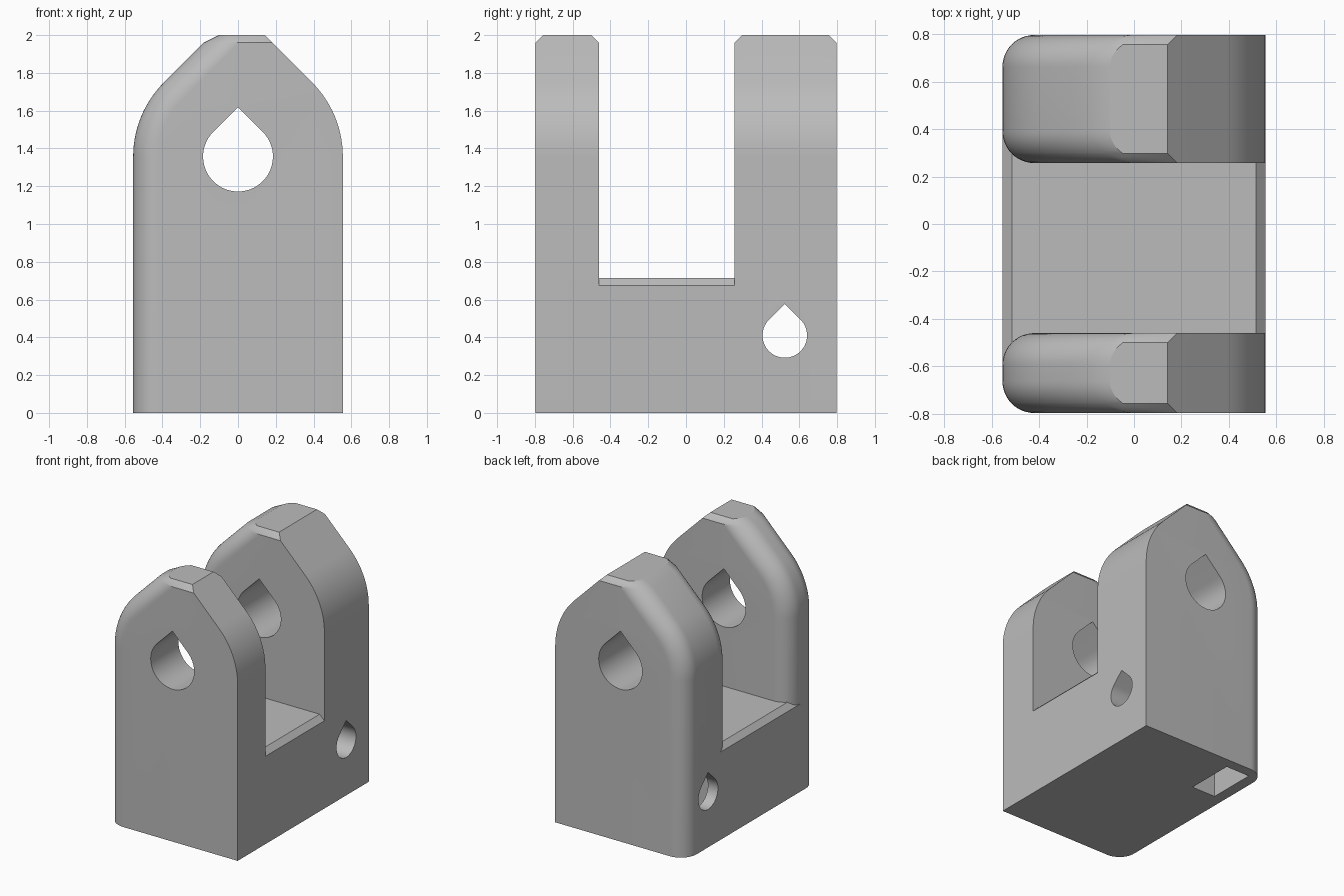
import bpy, bmesh, math

if "Cube" in bpy.data.objects:
    bpy.data.objects.remove(bpy.data.objects["Cube"], do_unlink=True)

W, AXIS_Z, TOP, CHAMFER, FILLET = 0.555, 1.357, 2.0, 0.04, 0.135
ROOT2 = math.sqrt(2)

grey = bpy.data.materials.new("plain grey")
grey.use_nodes = True
grey.diffuse_color = (0.5, 0.5, 0.5, 1)
grey.node_tree.nodes["Principled BSDF"].inputs["Base Color"].default_value = (0.5, 0.5, 0.5, 1)


def loft(name, rings):
    """Skin a row of matching closed rings and cap both ends."""
    bm = bmesh.new()
    rows = [[bm.verts.new(p) for p in ring] for ring in rings]
    n = len(rows[0])
    for a, b in zip(rows, rows[1:]):
        for i in range(n):
            j = (i + 1) % n
            bm.faces.new((a[i], a[j], b[j], b[i]))
    bm.faces.new(rows[0])
    bm.faces.new(rows[-1][::-1])
    bmesh.ops.remove_doubles(bm, verts=bm.verts, dist=1e-5)
    bmesh.ops.recalc_face_normals(bm, faces=bm.faces)
    mesh = bpy.data.meshes.new(name)
    bm.to_mesh(mesh)
    bm.free()
    mesh.materials.append(grey)
    obj = bpy.data.objects.new(name, mesh)
    bpy.context.collection.objects.link(obj)
    return obj


def combine(target, other, operation):
    """Apply a boolean and drop the helper object."""
    mod = target.modifiers.new("combine", "BOOLEAN")
    mod.operation = operation
    mod.solver = "EXACT"
    mod.object = other
    bpy.context.view_layer.objects.active = target
    bpy.ops.object.modifier_apply(modifier=mod.name)
    bpy.data.objects.remove(other, do_unlink=True)


def arm_ring(y, depth, inset):
    """Pointed-arch outline, its -x side pulled in by the fillet inset."""
    top = TOP - max(0, CHAMFER - depth)
    peak = AXIS_Z + W * ROOT2
    shoulder = TOP - CHAMFER
    angles = [math.radians(45 * i / 14) for i in range(15)]
    pts = [(W, 0)]
    pts += [(W * math.cos(a), AXIS_Z + W * math.sin(a)) for a in angles]
    pts.append((peak - top, top))
    left = -(peak - shoulder) + inset * ROOT2
    pts.append((left + 2 * (top - shoulder), top))
    pts.append((left, shoulder))
    r = W - inset
    pts += [(-r * math.cos(a), AXIS_Z + r * math.sin(a)) for a in reversed(angles)]
    pts.append((-r, 0))
    return [(x, y, z) for x, z in pts]


def arm(name, y0, y1):
    steps = [math.radians(90 * i / 12) for i in range(13)]
    steps = sorted(steps + [math.acos(1 - CHAMFER / FILLET)])
    half = [(FILLET * (1 - math.cos(a)), FILLET * (1 - math.sin(a))) for a in steps]
    rings = [arm_ring(y0 + t, t, d) for t, d in half]
    rings += [arm_ring(y1 - t, t, d) for t, d in reversed(half)]
    return loft(name, rings)


def teardrop(radius, z):
    """Circle with a 45 degree pointed roof."""
    pts = [(0, z + radius * ROOT2)]
    for i in range(41):
        a = math.radians(135 + 270 * i / 40)
        pts.append((radius * math.cos(a), z + radius * math.sin(a)))
    return pts


# Two arms of different thickness
body = arm("clevis_bracket", -0.797, -0.46)
combine(body, arm("rear_arm", 0.257, 0.797), "UNION")

# Block joining the arms, with chamfered upper edges
c = CHAMFER
block = [(-W, 0), (W, 0), (W, 0.675), (W - c, 0.715), (c - W, 0.715), (-W, 0.675)]
base = loft("base_block", [[(x, y, z) for x, z in block] for y in (-0.62, 0.42)])
combine(body, base, "UNION")

# Pivot hole through both arms
hole = teardrop(0.185, AXIS_Z)
combine(body, loft("pivot_hole", [[(x, y, z) for x, z in hole] for y in (-1, 1)]), "DIFFERENCE")

# Screw hole through the base, from side to side
hole = teardrop(0.118, 0.41)
combine(body, loft("screw_hole", [[(x, y + 0.523, z) for y, z in hole] for x in (-1, 1)]), "DIFFERENCE")

# Nut pocket open at the bottom
pocket = [(-0.47, 0.335), (-0.265, 0.335), (-0.265, 0.715), (-0.47, 0.715)]
combine(body, loft("nut_pocket", [[(x, y, z) for x, y in pocket] for z in (-0.1, 0.6)]), "DIFFERENCE")

# Smooth the fillets and bores, keep the edges crisp
bpy.ops.object.select_all(action="DESELECT")
body.select_set(True)
bpy.context.view_layer.objects.active = body
bpy.ops.object.shade_smooth_by_angle(angle=math.radians(25))
